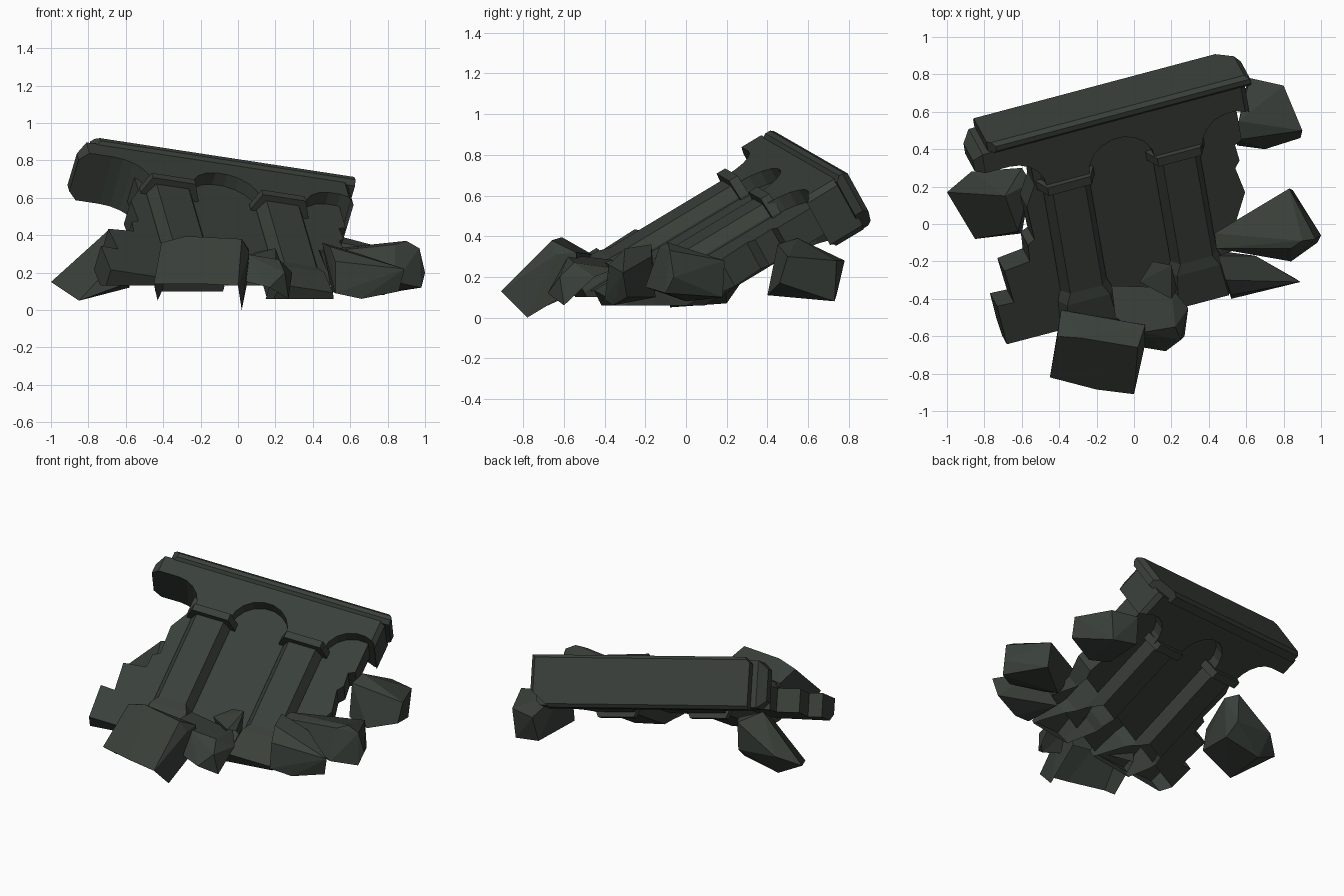
import bpy, bmesh, math
from mathutils import Vector, Matrix

if "Cube" in bpy.data.objects:
    bpy.data.objects.remove(bpy.data.objects["Cube"])

stone = bpy.data.materials.new("dark green grey stone")
stone.diffuse_color = (0.041, 0.050, 0.042, 1)
stone.use_nodes = True
stone.node_tree.nodes["Principled BSDF"].inputs["Base Color"].default_value = stone.diffuse_color

# Leaning wall frame: U along the wall, V up the slope, N out of the front face
U = Vector((0.956, 0.254, -0.146)).normalized()
V = Vector((-0.144, 0.849, 0.509))
V = (V - U * V.dot(U)).normalized()
N = U.cross(V)
FRAME = Matrix((U, V, N)).transposed()
MID = 0.235  # middle of the wall thickness; front and back match


def finish(name, bm):
    me = bpy.data.meshes.new(name)
    bm.to_mesh(me)
    bm.free()
    me.materials.append(stone)
    ob = bpy.data.objects.new(name, me)
    bpy.context.collection.objects.link(ob)
    return ob


def chop(bm, co, no, fill=True):
    """Cut away everything on the normal side of a plane, optionally closing the hole."""
    geom = bm.verts[:] + bm.edges[:] + bm.faces[:]
    cut = bmesh.ops.bisect_plane(bm, geom=geom, plane_co=co, plane_no=no, clear_outer=True)
    edges = [e for e in cut["geom_cut"] if isinstance(e, bmesh.types.BMEdge)]
    if edges and fill:
        bmesh.ops.holes_fill(bm, edges=edges, sides=0)


def loft(name, rings, cuts=(), ground=0.05):
    """Bridge rings of wall-frame points, chop corners, place in the world."""
    bm = bmesh.new()
    rows = [[bm.verts.new(p) for p in r] for r in rings]
    n = len(rows[0])
    for lo, hi in zip(rows, rows[1:]):
        for i in range(n):
            j = (i + 1) % n
            bm.faces.new((lo[i], lo[j], hi[j], hi[i]))
    bm.faces.new(rows[0])
    bm.faces.new(rows[-1])
    bmesh.ops.recalc_face_normals(bm, faces=bm.faces)
    for co, no in cuts:
        chop(bm, co, no)
    bmesh.ops.recalc_face_normals(bm, faces=bm.faces)
    bmesh.ops.transform(bm, matrix=FRAME.to_4x4(), verts=bm.verts)
    chop(bm, (0, 0, ground), (0, 0, -1), fill=False)  # hollow underneath
    return finish(name, bm)


def slab(name, outline, half, cuts=(), ground=0.05):
    rings = [[(a, b, MID + s * half) for a, b in outline] for s in (-1, 1)]
    return loft(name, rings, cuts, ground)


def octagon(a, b, wide, narrow, depth):
    pts = [(wide, 0.085), (narrow, depth), (-narrow, depth), (-wide, 0.085)]
    pts += [(-x, -c) for x, c in pts]
    return [(a + x, b, MID + c) for x, c in pts]


def arc(cx, cy, r, start, end, steps=8):
    out = []
    for i in range(steps + 1):
        t = math.radians(start + (end - start) * i / steps)
        out.append((cx + r * math.cos(t), cy + r * math.sin(t)))
    return out


def rock(name, pts, hollow=False):
    bm = bmesh.new()
    for p in pts:
        bm.verts.new(p)
    bmesh.ops.convex_hull(bm, input=bm.verts[:])
    loose = [v for v in bm.verts if not v.link_faces]
    bmesh.ops.delete(bm, geom=loose, context="VERTS")
    bmesh.ops.dissolve_limit(bm, angle_limit=0.08, verts=bm.verts[:], edges=bm.edges[:])
    bmesh.ops.recalc_face_normals(bm, faces=bm.faces)
    if hollow:
        low = [f for f in bm.faces if f.normal.z < -0.3]
        bmesh.ops.delete(bm, geom=low, context="FACES")
    return finish(name, bm)


# Recessed wall panel with broken stepped edges
slab("wall_panel", [
    (-0.55, 0.85), (0.60, 0.85), (0.60, 0.52), (0.56, 0.50), (0.57, 0.40), (0.54, 0.36),
    (0.57, 0.20), (0.50, 0.05), (0.50, -0.10), (0.45, -0.34), (-0.845, -0.335),
    (-0.862, -0.09), (-0.768, -0.095), (-0.79, 0.11), (-0.645, 0.128), (-0.64, 0.23),
    (-0.60, 0.25), (-0.61, 0.46), (-0.55, 0.58)], 0.075, ground=0.13)

# Arched frieze, same on the front and back, ends chipped
frieze = [(-0.86, 0.89), (-0.86, 0.775)]
frieze += arc(-0.68, 0.59, 0.185, 90, 0, 5)
frieze += arc(-0.075, 0.59, 0.185, 180, 0, 9)
frieze += arc(0.55, 0.57, 0.18, 180, 58, 6)
frieze += [(0.66, 0.70), (0.66, 0.89)]
chips = []
for s in (-1, 1):
    chips.append(((-0.86, 0.8, MID + s * 0.10), (-1, 0, s)))
    chips.append(((0.66, 0.8, MID + s * 0.12), (1, 0, s)))
chips.append(((-0.86, 0.84, MID), (-1, 1.0, 0)))
slab("arched_frieze", frieze, 0.148, chips)

# Cornice bar on top
bevels = [((0, 0.945, MID + s * 0.148), (0, 1, s)) for s in (-1, 1)]
bevels.append(((0, 0.90, MID + 0.165), (0, -1, 1)))
bevels.append(((-0.77, 0.9, MID + 0.13), (-1, 0, 1)))
bevels.append(((0.69, 0.9, MID - 0.05), (1, 0, -1.2)))
bevels.append(((0.67, 0.94, MID), (1, 1, 0)))
slab("cornice", [(-0.775, 0.948), (0.69, 0.948), (0.69, 0.875), (-0.775, 0.875)], 0.165, bevels)

# Pilasters and their capitals, showing on both wall faces
for name, a, low in (("left", -0.38, 0.10), ("right", 0.235, 0.06)):
    loft(name + "_pilaster", [
        octagon(a, -0.35, 0.165, 0.14, 0.15), octagon(a, -0.15, 0.15, 0.12, 0.155),
        octagon(a, -0.09, 0.128, 0.09, 0.145), octagon(a, 0.62, 0.128, 0.09, 0.145)],
        ground=low)
    loft(name + "_capital", [octagon(a, b, 0.16, 0.12, 0.18) for b in (0.555, 0.605)])

# Fallen blocks around the wall
rock("left_block", [
    (-1, .17, .15), (-.87, .28, .22), (-.69, .15, .43), (-.6, .3, .39), (-.55, .22, .38),
    (-.6, -.05, .14), (-.62, -.04, .3), (-.85, -.08, .05), (-.58, .2, .12), (-.84, .2, .07),
    (-.6, .29, .2)])
rock("front_block", [
    (-.45, -.82, .14), (0, -.91, .13), (-.2, -.885, .14), (-.41, -.6, .36), (-.28, -.61, .395),
    (.02, -.66, .38), (.06, -.64, .31), (-.39, -.46, .31), (.06, -.54, .32),
    (-.43, -.7, .05), (.02, -.78, .0), (-.38, -.46, .16), (.05, -.53, .15)], hollow=True)
rock("rounded_block", [
    (-.12, -.33, .28), (.2, -.34, .24), (.29, -.45, .2), (.27, -.6, .06), (.17, -.68, .12),
    (.05, -.66, .15), (.04, -.58, .3), (.22, -.55, .27), (-.1, -.5, .3), (0, -.5, .14),
    (.2, -.45, .09), (.25, -.62, .2)], hollow=True)
rock("small_chunk", [
    (.03, -.31, .28), (.1, -.2, .31), (.2, -.22, .33), (.23, -.35, .25), (.2, -.4, .27),
    (.08, -.3, .14), (.2, -.25, .16)], hollow=True)
rock("right_shard", [
    (.43, -.05, .32), (.44, -.13, .31), (.47, -.1, .22), (.62, -.12, .14), (.84, -.2, .15),
    (.84, -.13, .35), (.97, -.08, .33), (1, -.06, .2), (.98, -.1, .12), (.83, .19, .28),
    (.85, .18, .1), (.9, -.09, .37), (.62, 0, .08)])
rock("right_wedge", [
    (.45, -.17, .36), (.49, -.3, .34), (.52, -.38, .26), (.65, -.17, .30), (.89, -.31, .22),
    (.86, -.29, .1), (.66, -.36, .06), (.52, -.4, .09), (.5, -.15, .1)])
rock("back_right_block", [
    (.55, .45, .36), (.56, .55, .39), (.62, .78, .28), (.8, .74, .28), (.9, .5, .3),
    (.89, .46, .17), (.7, .4, .11), (.55, .42, .14), (.78, .73, .08), (.6, .74, .11)])
